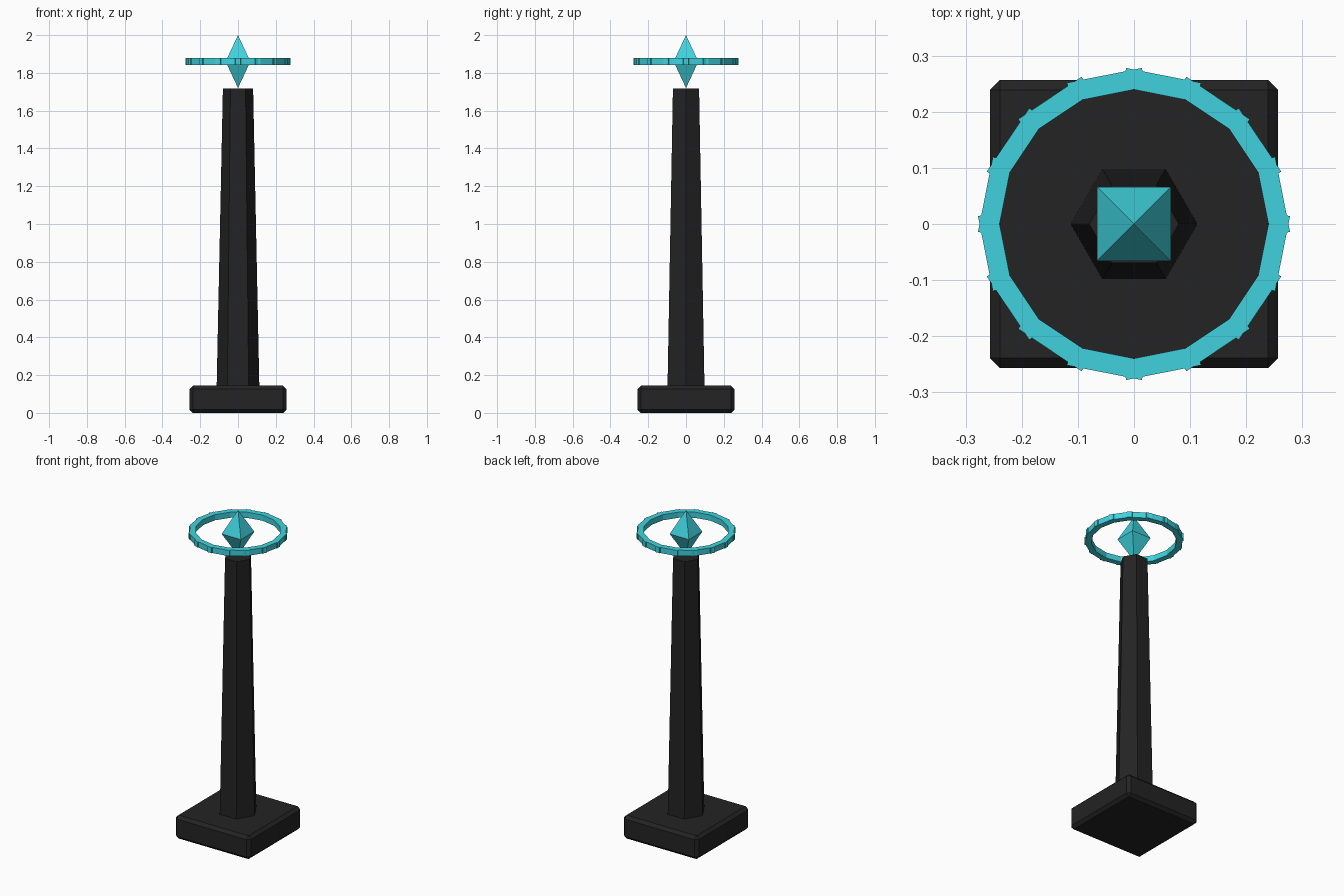
import bpy
import bmesh
import math
from mathutils import Matrix

if "Cube" in bpy.data.objects:
    bpy.data.objects.remove(bpy.data.objects["Cube"])


def material(name, rgb):
    m = bpy.data.materials.new(name)
    m.diffuse_color = (*rgb, 1.0)
    m.use_nodes = True
    m.node_tree.nodes["Principled BSDF"].inputs["Base Color"].default_value = m.diffuse_color
    return m


DARK = material("charcoal", (0.017, 0.017, 0.017))
CYAN = material("cyan", (0.05, 0.65, 0.73))


def finish(name, bm, mat):
    bmesh.ops.recalc_face_normals(bm, faces=bm.faces)
    mesh = bpy.data.meshes.new(name)
    bm.to_mesh(mesh)
    bm.free()
    mesh.materials.append(mat)
    obj = bpy.data.objects.new(name, mesh)
    bpy.context.collection.objects.link(obj)
    return obj


def add_cone(bm, sides, r_low, r_high, z_low, z_high, turn=0.0, caps=True):
    place = Matrix.Translation((0, 0, (z_low + z_high) / 2)) @ Matrix.Rotation(turn, 4, "Z")
    bmesh.ops.create_cone(bm, cap_ends=caps, segments=sides, radius1=r_low,
                          radius2=r_high, depth=z_high - z_low, matrix=place)


# Square base slab with chamfered edges
BASE_H = 0.144
bm = bmesh.new()
bmesh.ops.create_cube(bm, size=1.0, matrix=Matrix.Translation((0, 0, BASE_H / 2))
                      @ Matrix.Diagonal((0.514, 0.514, BASE_H, 1)))
bmesh.ops.bevel(bm, geom=bm.edges[:], offset=0.018, segments=1, affect="EDGES")
finish("base", bm, DARK)

# Tapered hexagonal column, corners on the x axis
bm = bmesh.new()
add_cone(bm, 6, 0.113, 0.08, 0.14, 1.717, turn=math.radians(30))
# rotate so that a corner really points along +x
corner = max(bm.verts, key=lambda v: v.co.xy.length).co
step = math.radians(60)
off = math.atan2(corner.y, corner.x) % step
bmesh.ops.rotate(bm, verts=bm.verts, matrix=Matrix.Rotation(-off, 3, "Z"))
finish("column", bm, DARK)

# Floating crystal: two square pyramids sharing a waist
WAIST = 0.0655 * math.sqrt(2)
bm = bmesh.new()
add_cone(bm, 4, WAIST, 0, 1.86, 2.0, math.radians(45), caps=False)
add_cone(bm, 4, 0, WAIST, 1.72, 1.86, math.radians(45), caps=False)
bmesh.ops.remove_doubles(bm, verts=bm.verts, dist=0.001)
# keep the waist square to the axes
corner = max(bm.verts, key=lambda v: v.co.xy.length).co
off = math.atan2(corner.y, corner.x) - math.radians(45)
bmesh.ops.rotate(bm, verts=bm.verts, matrix=Matrix.Rotation(-off, 3, "Z"))
finish("crystal", bm, CYAN)

# Halo ring of sixteen slightly overlapping straight bars
SEGMENTS = 16
bm = bmesh.new()
for i in range(SEGMENTS):
    turn = Matrix.Rotation(2 * math.pi * (i + 0.5) / SEGMENTS, 4, "Z")
    bmesh.ops.create_cube(bm, size=1.0, matrix=turn
                          @ Matrix.Translation((0.2525, 0, 1.86))
                          @ Matrix.Diagonal((0.035, 0.136, 0.035, 1)))
finish("halo_ring", bm, CYAN)
